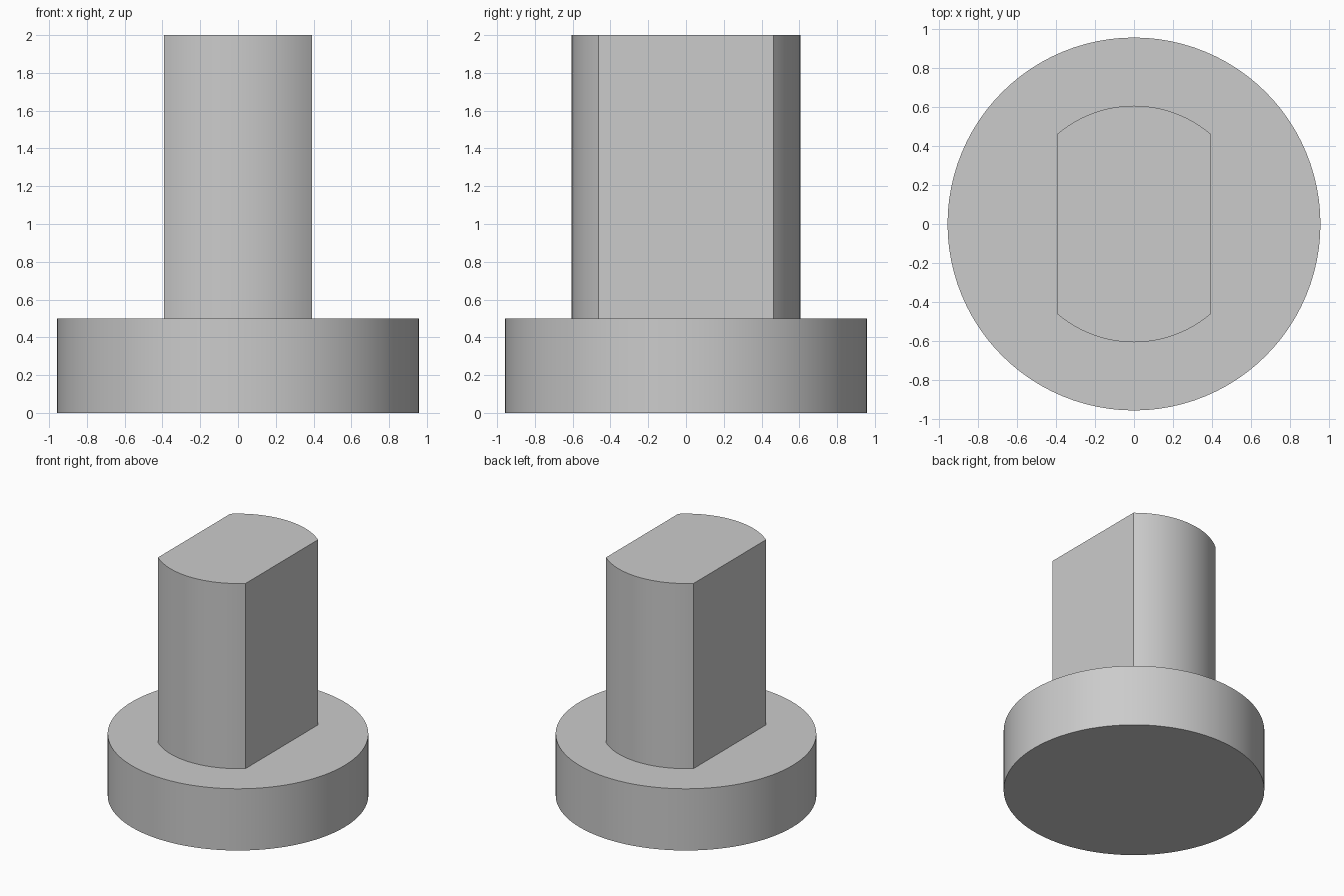
import bpy
import bmesh
from math import asin, cos, pi, radians, sin

cube = bpy.data.objects.get("Cube")
if cube:
    bpy.data.objects.remove(cube, do_unlink=True)

BASE_RADIUS, BASE_TOP = 0.957, 0.5
POST_RADIUS, POST_HALF_WIDTH, POST_TOP = 0.607, 0.393, 2.0

grey = bpy.data.materials.new("plain grey")
grey.use_nodes = True
colour = (0.6, 0.6, 0.6, 1)
grey.diffuse_color = colour
grey.node_tree.nodes["Principled BSDF"].inputs["Base Color"].default_value = colour


def extruded(name, outline, bottom, top):
    """Raise a closed outline into a solid with smooth curved sides."""
    bm = bmesh.new()
    face = bm.faces.new([bm.verts.new((x, y, bottom)) for x, y in outline])
    result = bmesh.ops.extrude_face_region(bm, geom=[face], use_keep_orig=True)
    raised = [v for v in result["geom"] if isinstance(v, bmesh.types.BMVert)]
    bmesh.ops.translate(bm, verts=raised, vec=(0, 0, top - bottom))
    bmesh.ops.recalc_face_normals(bm, faces=bm.faces)
    mesh = bpy.data.meshes.new(name)
    bm.to_mesh(mesh)
    bm.free()
    mesh.materials.append(grey)
    obj = bpy.data.objects.new(name, mesh)
    bpy.context.collection.objects.link(obj)
    bpy.ops.object.select_all(action="DESELECT")
    obj.select_set(True)
    bpy.context.view_layer.objects.active = obj
    bpy.ops.object.shade_smooth_by_angle(angle=radians(30))
    return obj


def arc(radius, start, end, steps):
    return [(radius * cos(start + (end - start) * i / steps),
             radius * sin(start + (end - start) * i / steps))
            for i in range(steps + 1)]


# Round base disc
extruded("base_disc", arc(BASE_RADIUS, 0, 2 * pi, 96)[:-1], 0, BASE_TOP)

# Post with rounded front and back and two flat sides
half = asin(POST_HALF_WIDTH / POST_RADIUS)
back = arc(POST_RADIUS, pi / 2 - half, pi / 2 + half, 24)
front = [(-x, -y) for x, y in back]
extruded("flat_sided_post", back + front, BASE_TOP, POST_TOP)
